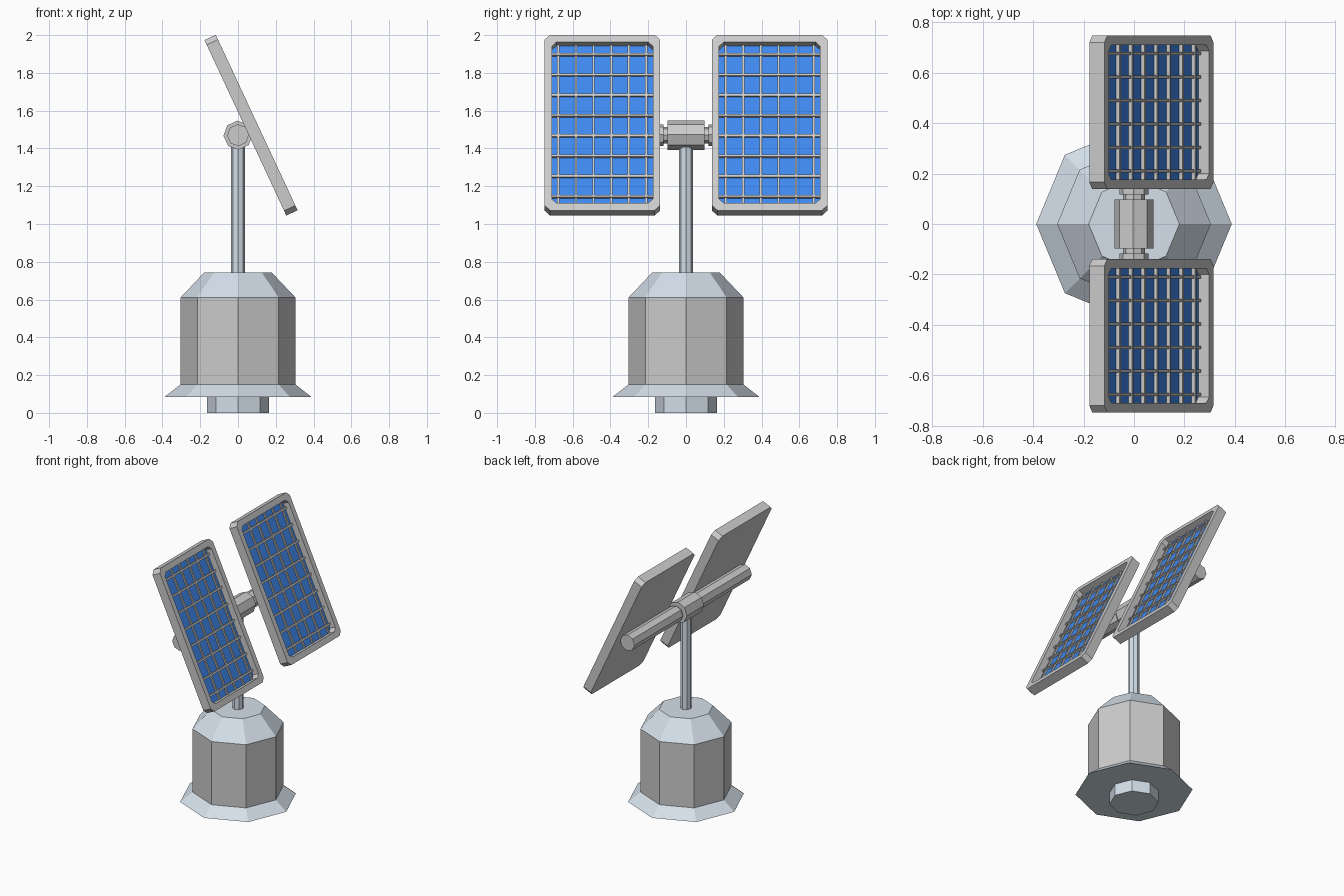
import bpy, bmesh
from math import cos, sin, pi, radians
from mathutils import Matrix, Vector

if "Cube" in bpy.data.objects:
    bpy.data.objects.remove(bpy.data.objects["Cube"])


def material(name, rgb):
    m = bpy.data.materials.new(name)
    m.diffuse_color = (*rgb, 1)
    m.use_nodes = True
    m.node_tree.nodes["Principled BSDF"].inputs["Base Color"].default_value = m.diffuse_color
    return m


STEEL = material("pale_steel", (0.66, 0.74, 0.82))
BLUE = material("cell_blue", (0.05, 0.25, 0.85))

# Tilted frame of the panel head: local x is the panel normal, origin on the axle
HEAD = Matrix.Translation((0, 0, 1.47)) @ Matrix.Rotation(radians(-25), 4, 'Y')


def finish(name, bm, mat=None, matrix=Matrix()):
    bmesh.ops.recalc_face_normals(bm, faces=bm.faces)
    bm.transform(matrix)
    me = bpy.data.meshes.new(name)
    bm.to_mesh(me)
    bm.free()
    ob = bpy.data.objects.new(name, me)
    bpy.context.collection.objects.link(ob)
    if mat:
        me.materials.append(mat)
    return ob


def loft(name, loops, mat=None, matrix=Matrix()):
    """Skin a stack of equal-length loops and cap both ends."""
    bm = bmesh.new()
    rings = [[bm.verts.new(p) for p in loop] for loop in loops]
    n = len(rings[0])
    for a, b in zip(rings, rings[1:]):
        for i in range(n):
            j = (i + 1) % n
            bm.faces.new((a[i], a[j], b[j], b[i]))
    bm.faces.new(rings[0])
    bm.faces.new(rings[-1])
    return finish(name, bm, mat, matrix)


def upright(name, profile, mat=None):
    """Octagonal turned part from (radius, z) pairs."""
    return loft(name, [[(r * cos(i * pi / 4), r * sin(i * pi / 4), z)
                        for i in range(8)] for r, z in profile], mat)


def axle(name, r, y0, y1):
    """Octagonal bar along y, a flat side towards the panels."""
    ang = [(i + 0.5) * pi / 4 for i in range(8)]
    return loft(name, [[(r * cos(a), y, r * sin(a)) for a in ang]
                       for y in (y0, y1)], None, HEAD)


def cut_rect(x, cy, cz, hy, hz, c):
    """Rectangle with cut corners, in the panel plane."""
    pts = [(hy, hz - c), (hy - c, hz), (c - hy, hz), (-hy, hz - c),
           (-hy, c - hz), (c - hy, -hz), (hy - c, -hz), (hy, c - hz)]
    return [(x, cy + y, cz + z) for y, z in pts]


def bars(name, boxes):
    """Joined boxes given as (centre, size) in the head frame."""
    bm = bmesh.new()
    for centre, size in boxes:
        m = Matrix.Translation(centre) @ Matrix.Diagonal(Vector((*size, 1)))
        bmesh.ops.create_cube(bm, size=1, matrix=m)
    return finish(name, bm, None, HEAD)


# Base and mast
upright("foot", [(0.163, 0), (0.163, 0.09)], STEEL)
upright("skirt", [(0.388, 0.085), (0.305, 0.15)], STEEL)
upright("base_body", [(0.305, 0.148), (0.305, 0.61)])
upright("base_cap", [(0.305, 0.61), (0.18, 0.742)], STEEL)
upright("mast", [(0.038, 0.74), (0.038, 1.44)], STEEL)

# Pivot hub with the thin axle through it
axle("pivot_hub", 0.077, -0.098, 0.098)
axle("pivot_axle", 0.043, -0.13, 0.13)

CZ, HY, HZ = 0.019, 0.305, 0.5125   # panel centre height and half sizes
IY, IZ = HY - 0.038, HZ - 0.042     # half sizes of the opening
BACK, FLOOR, CELL, FRONT = 0.052, 0.066, 0.071, 0.118

for side, s in (("left", 1), ("right", -1)):
    cy = s * 0.443
    # Support tube behind the panel
    axle(side + "_tube", 0.058, s * 0.118, s * 0.675)
    # Tray-shaped frame and the cells in its floor
    loft(side + "_panel_frame",
         [cut_rect(BACK, cy, CZ, HY, HZ, 0.028),
          cut_rect(FRONT, cy, CZ, HY, HZ, 0.028),
          cut_rect(FRONT, cy, CZ, IY, IZ, 0.024),
          cut_rect(FLOOR, cy, CZ, IY, IZ, 0.024)], None, HEAD)
    loft(side + "_solar_cells",
         [cut_rect(x, cy, CZ, IY, IZ, 0.024) for x in (FLOOR, CELL)], BLUE, HEAD)
    # Wire grid over the cells
    bars(side + "_long_bars",
         [((CELL + 0.005, cy + (i - 2.5) * 0.0932, CZ), (0.012, 0.012, 2 * IZ))
          for i in range(6)])
    bars(side + "_cross_bars",
         [((CELL + 0.007, cy, CZ + (i - 3.5) * 0.1185), (0.016, 2 * IY, 0.013))
          for i in range(8)])
